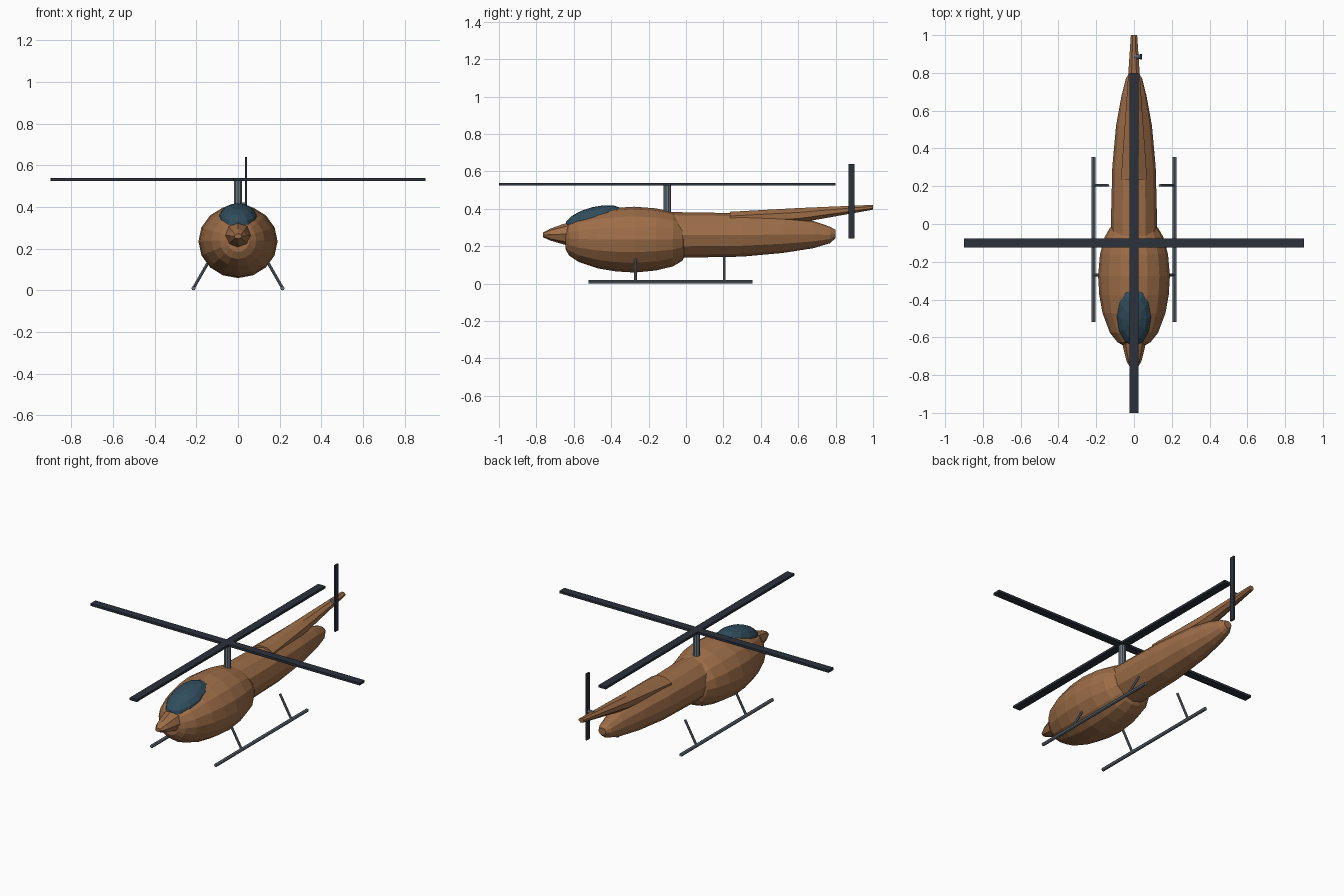
import bpy, bmesh, math
from mathutils import Vector

if "Cube" in bpy.data.objects:
    bpy.data.objects.remove(bpy.data.objects["Cube"])


def material(name, rgb):
    m = bpy.data.materials.new(name)
    m.diffuse_color = (*rgb, 1)
    m.use_nodes = True
    m.node_tree.nodes["Principled BSDF"].inputs["Base Color"].default_value = m.diffuse_color
    return m


BROWN = material("brown", (0.34, 0.155, 0.065))
GLASS = material("dark_glass", (0.03, 0.075, 0.11))
DARK = material("dark_blade", (0.025, 0.032, 0.045))
STEEL = material("steel", (0.14, 0.18, 0.22))


def finish(name, bm, mat):
    bmesh.ops.recalc_face_normals(bm, faces=bm.faces)
    me = bpy.data.meshes.new(name)
    bm.to_mesh(me)
    bm.free()
    ob = bpy.data.objects.new(name, me)
    me.materials.append(mat)
    bpy.context.collection.objects.link(ob)
    return ob


def loft(name, rings, sides, mat, phase=0.0):
    """Flat-faced skin through rings (y, centre z, half width, half height)."""
    bm = bmesh.new()
    loops = []
    for y, cz, rx, rz in rings:
        angles = [phase + math.tau * i / sides for i in range(sides)]
        loops.append([bm.verts.new((rx * math.cos(a), y, cz + rz * math.sin(a))) for a in angles])
    for a, b in zip(loops, loops[1:]):
        for i in range(sides):
            j = (i + 1) % sides
            bm.faces.new((a[i], a[j], b[j], b[i]))
    bm.faces.new(loops[0])
    bm.faces.new(loops[-1])
    return finish(name, bm, mat)


def box(name, centre, size, mat):
    bm = bmesh.new()
    bmesh.ops.create_cube(bm, size=1)
    bmesh.ops.scale(bm, vec=size, verts=bm.verts)
    bmesh.ops.translate(bm, vec=centre, verts=bm.verts)
    return finish(name, bm, mat)


def rod(name, start, end, radius, mat, sides=8):
    a, b = Vector(start), Vector(end)
    bm = bmesh.new()
    bmesh.ops.create_cone(bm, cap_ends=True, segments=sides, radius1=radius,
                          radius2=radius, depth=(b - a).length)
    ob = finish(name, bm, mat)
    ob.location = (a + b) / 2
    ob.rotation_euler = (b - a).to_track_quat('Z', 'Y').to_euler()
    return ob


# Rounded cabin
loft("cabin", [(-0.645, 0.24, 0.055, 0.055), (-0.625, 0.24, 0.088, 0.09),
               (-0.575, 0.238, 0.128, 0.122), (-0.47, 0.236, 0.167, 0.155),
               (-0.375, 0.235, 0.184, 0.17), (-0.275, 0.235, 0.19, 0.176),
               (-0.16, 0.236, 0.18, 0.166), (-0.07, 0.237, 0.156, 0.145),
               (-0.02, 0.237, 0.127, 0.115), (0.01, 0.237, 0.07, 0.06)], 16, BROWN)

# Blunt nose
loft("nose", [(-0.765, 0.26, 0.018, 0.012), (-0.725, 0.262, 0.04, 0.032),
              (-0.66, 0.264, 0.056, 0.053), (-0.61, 0.265, 0.067, 0.066),
              (-0.56, 0.265, 0.067, 0.066)], 8, BROWN)

# Tail boom
loft("tail_boom", [(-0.10, 0.26, 0.122, 0.122), (0.02, 0.26, 0.122, 0.121),
                   (0.30, 0.26, 0.115, 0.116), (0.52, 0.262, 0.095, 0.098),
                   (0.68, 0.262, 0.066, 0.073), (0.77, 0.26, 0.043, 0.044),
                   (0.80, 0.265, 0.025, 0.022)], 12, BROWN)

# Tapered upper tail
loft("upper_tail", [(0.235, 0.345, 0.075, 0.042), (0.60, 0.364, 0.047, 0.043),
                    (1.0, 0.408, 0.018, 0.014)], 8, BROWN, math.pi / 8)

# Canopy
bm = bmesh.new()
bmesh.ops.create_uvsphere(bm, u_segments=12, v_segments=8, radius=1)
bmesh.ops.scale(bm, vec=(0.094, 0.165, 0.068), verts=bm.verts)
canopy = finish("canopy", bm, GLASS)
canopy.location = (0, -0.487, 0.342)
canopy.rotation_euler.x = math.radians(14)

# Main rotor
rod("rotor_mast", (0, -0.1, 0.37), (0, -0.1, 0.53), 0.021, STEEL, 10)
box("rotor_blades_across", (0, -0.1, 0.532), (1.8, 0.048, 0.014), DARK)
box("rotor_blades_along", (0, -0.1, 0.532), (0.048, 1.8, 0.014), DARK)

# Tail rotor
rod("tail_rotor_hub", (0.0, 0.885, 0.41), (0.042, 0.885, 0.41), 0.012, STEEL)
box("tail_rotor_blade", (0.038, 0.885, 0.44), (0.01, 0.03, 0.40), DARK)

# Landing skids and struts
for side, s in (("right", 1), ("left", -1)):
    rod(f"{side}_skid", (s * 0.214, -0.52, 0.01), (s * 0.214, 0.355, 0.01), 0.01, STEEL)
    for end, y in (("front", -0.27), ("rear", 0.205)):
        rod(f"{side}_{end}_strut", (s * 0.214, y, 0.01), (s * 0.137, y, 0.145), 0.007, STEEL)
